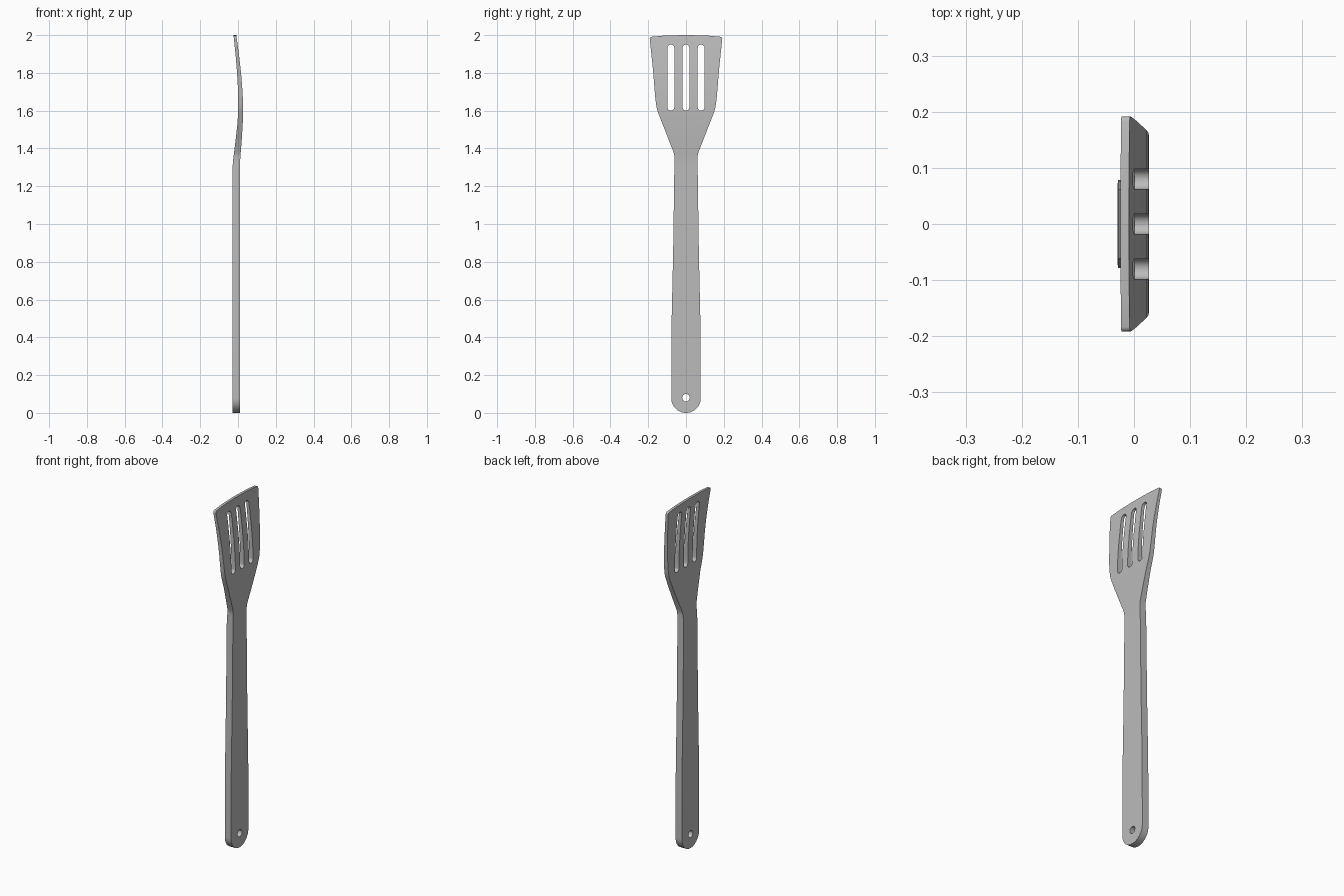
import bpy, bmesh
from math import sin, cos, pi, radians

cube = bpy.data.objects.get("Cube")
if cube:
    bpy.data.objects.remove(cube, do_unlink=True)

# Grey plastic
grey = bpy.data.materials.new("grey plastic")
grey.use_nodes = True
colour = (0.5, 0.5, 0.5, 1)
grey.diffuse_color = colour
grey.node_tree.nodes["Principled BSDF"].inputs["Base Color"].default_value = colour


def arc(cx, cy, r, start, end, steps):
    angles = [radians(start + (end - start) * i / steps) for i in range(steps + 1)]
    return [(cx + r * cos(a), cy + r * sin(a)) for a in angles]


# Right half of the outline: rounded butt, handle, shoulder, blade, top edge
R = 0.078
half = arc(0, R, R, -90, 0, 16)
half += [(0.077, 0.45), (0.068, 0.85), (0.063, 1.2), (0.061, 1.35), (0.062, 1.365), (0.066, 1.38),
         (0.148, 1.59), (0.154, 1.61), (0.159, 1.64), (0.163, 1.67), (0.167, 1.72), (0.175, 1.82)]
half += arc(0.182, 1.981, 0.01, -5, 82, 6)
half += [(0.12, 1.997), (0.06, 1.999), (0, 2.0)]
outline = half + [(-y, z) for y, z in half[-2:0:-1]]

# Hanging hole and three round-ended slots
holes = [arc(0, 0.08, 0.02, 0, 337.5, 15)]
for y in (-0.08, 0, 0.08):
    holes.append(arc(y, 1.618, 0.018, 180, 360, 12) + arc(y, 1.932, 0.018, 0, 180, 12))

curve = bpy.data.curves.new("spatula outline", "CURVE")
curve.dimensions = "2D"
curve.fill_mode = "BOTH"
curve.extrude = 0.5
for loop in [outline] + holes:
    spline = curve.splines.new("POLY")
    spline.points.add(len(loop) - 1)
    for point, (y, z) in zip(spline.points, loop):
        point.co = (y, z, 0, 1)
    spline.use_cyclic_u = True
spatula = bpy.data.objects.new("spatula", curve)
bpy.context.collection.objects.link(spatula)
bpy.ops.object.select_all(action="DESELECT")
bpy.context.view_layer.objects.active = spatula
spatula.select_set(True)
bpy.ops.object.convert(target="MESH")
spatula = bpy.context.object
spatula.name = "spatula"
mesh = spatula.data

# Side profile: height, back surface, front surface
profile = [(0, -0.029, 0.011), (1.31, -0.028, 0.011), (1.33, -0.027, 0.011), (1.36, -0.023, 0.013),
           (1.45, -0.012, 0.020), (1.53, -0.003, 0.025), (1.6, 0.001, 0.027), (1.66, 0.001, 0.026),
           (1.73, -0.001, 0.022), (1.8, -0.005, 0.016), (1.9, -0.013, 0.005), (2.0, -0.024, -0.009)]


def surface(z, side):
    for a, b in zip(profile, profile[1:]):
        if z <= b[0]:
            break
    return a[side] + (b[side] - a[side]) * (z - a[0]) / (b[0] - a[0])


# Cut the flat blank at each profile height, then bend and taper it
bm = bmesh.new()
bm.from_mesh(mesh)
bmesh.ops.remove_doubles(bm, verts=bm.verts, dist=0.0001)
for height, _, _ in profile[1:-1]:
    bmesh.ops.bisect_plane(bm, geom=bm.verts[:] + bm.edges[:] + bm.faces[:], dist=0.00001,
                           plane_co=(0, height, 0), plane_no=(0, 1, 0))
for v in bm.verts:
    y, z, depth = v.co
    v.co = (surface(z, 2 if depth > 0 else 1), y, z)
bmesh.ops.recalc_face_normals(bm, faces=bm.faces)
bm.to_mesh(mesh)
bm.free()

mesh.materials.clear()
mesh.materials.append(grey)
bpy.ops.object.shade_smooth_by_angle(angle=radians(30))
